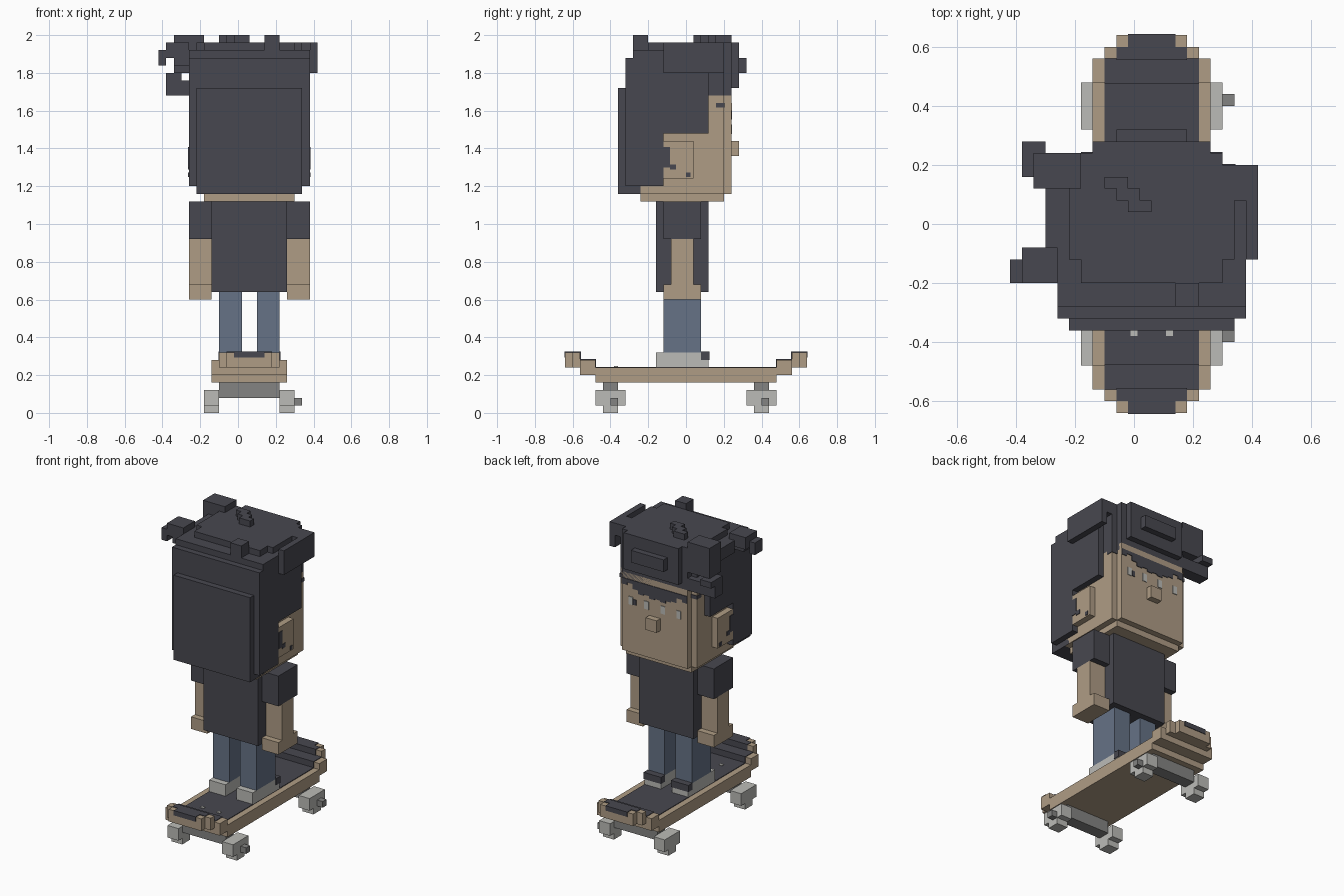
import bpy
import bmesh

default = bpy.data.objects.get("Cube")
if default:
    bpy.data.objects.remove(default)

U = 0.04          # size of one block
CENTRE_X = 0.06   # the figure's own mirror plane


def material(name, r, g, b):
    m = bpy.data.materials.new(name)
    m.use_nodes = True
    m.diffuse_color = (r, g, b, 1)
    m.node_tree.nodes["Principled BSDF"].inputs["Base Color"].default_value = (r, g, b, 1)
    return m


DARK = material("charcoal", .064, .064, .08)
TAN = material("tan", .43, .335, .235)
BLUE = material("denim blue", .132, .17, .24)
LIGHT = material("light grey", .5, .5, .475)
GREY = material("mid grey", .23, .23, .225)


def part(name, mat, boxes, mirror=False):
    """Joins block boxes (x0, x1, y0, y1, z0, z1), in block units, into one object."""
    bm = bmesh.new()
    if mirror:
        boxes = boxes + [(-b[1], -b[0]) + tuple(b[2:]) for b in boxes]
    for x0, x1, y0, y1, z0, z1 in boxes:
        for v in bmesh.ops.create_cube(bm, size=1)["verts"]:
            v.co.x = CENTRE_X + U * (x1 if v.co.x > 0 else x0)
            v.co.y = U * (y1 if v.co.y > 0 else y0)
            v.co.z = U * (z1 if v.co.z > 0 else z0)
    mesh = bpy.data.meshes.new(name)
    bm.to_mesh(mesh)
    bm.free()
    mesh.materials.append(mat)
    obj = bpy.data.objects.new(name, mesh)
    bpy.context.collection.objects.link(obj)
    return obj


def both_ends(boxes):
    return boxes + [(a, b, -d, -c, e, f) for a, b, c, d, e, f in boxes]


T = 0.1  # thickness of painted plates, in blocks

# Skateboard deck with stepped, upturned ends
part("deck", TAN, [(-5, 5, -12, 12, 4, 6)] + both_ends([
    (-5, 5, 12, 14, 5, 7),
    (-4, 4, 14, 15, 6, 8),
    (-3, 3, 15, 16, 6, 8),
]))
part("deck_grip", DARK, [(-4, 4, -12, 12, 6, 6 + T)] + both_ends([
    (-4, 4, 12 - T, 14, 6, 7 + T),
    (-3, 3, 14 - T, 15, 7, 8 + T),
    (-2, 2, 15, 16, 8 - T, 8 + T),
    (-2, 2, 16 - T, 16 + T, 7.3, 8 + T),
]))
part("deck_bolts", LIGHT, [(x, x + .6, -9.5, -9, 6, 6 + 2 * T) for x in (-1.8, 1.2)])

# Trucks, wheels and axle ends
for end, y in (("front", -10), ("back", 10)):
    part(end + "_truck", GREY, [(-4, 4, y - 1, y + 1, 2, 4)])
    part(end + "_wheels", LIGHT, [
        (4, 6, y - 1, y + 1, 0, 3),
        (4, 6, y - 2, y + 2, 1, 3),
    ], mirror=True)
    part(end + "_axle_end", GREY, [(6, 7, y, y + 1, 1, 2)])

# Legs and shoes
part("shoes", LIGHT, [(1, 4, -4, 3, 6, 8)], mirror=True)
part("shoe_toes", DARK, [(1 - T, 4 + T, 2, 3 + T, 7, 8 + T)], mirror=True)
part("legs", BLUE, [(1, 4, -3, 2, 8, 16)], mirror=True)

# Torso and arms
part("shirt", DARK, [(-5, 5, -4, 3, 16, 28)])
part("sleeves", DARK, [(5, 8, -3, 2, 23, 28)], mirror=True)
part("arms", TAN, [(5, 8, -2, 1, 17, 23), (5, 8, -3, 2, 15, 17)], mirror=True)

# Head with bevelled edges, nose and ears
part("head", TAN, [
    (-7, 7, -6, 5, 29, 42),
    (-6, 6, 5, 6, 29, 42),
    (-6, 6, -6, 5, 28, 29),
])
part("nose", TAN, [(-1, 1, 6, 7, 34, 36)])
part("ears", TAN, [(7, 8, -3, 1, 31, 36)], mirror=True)

# Eyes
part("eye_whites", LIGHT, [(x - .4, x + .4, 6, 6 + T, 36.9, 38.2) for x in (1.5, 4.4)], mirror=True)
part("eye_pupil", DARK, [(3.4, 3.9, 6, 6 + T, 37, 37.9)])

# Hair around the head
part("back_hair", DARK, [
    (-8, 8, -8, -3, 30, 47),
    (-7, 7, -8, -5, 29, 30),
    (-7, 7, -9, -8, 29, 43),
])
part("side_hair", DARK, [(-8, 8, -3, 3, 37, 47)])
part("sideburns", DARK, [
    (8 - T, 8 + T, -3, -2.1, 32.5, 35.2),
    (8 - T, 8 + T, -2.1, -1.3, 32.2, 32.9),
    (8 - T, 8 + T, 0, .6, 31.2, 31.8),
], mirror=True)
part("front_hair", DARK, [
    (-7, 7, 3, 5, 41, 49),
    (-6, 6, 5, 6, 41, 49),
    (-5, 5, 6, 7, 43, 49),
    (-3, 3, 7, 8, 45, 47),
])

# Ragged hairline painted on the forehead
hairline = (39.8, 40.2, 39.4, 39.2, 38.8, 39, 38.8, 39.2, 39, 39.6, 40.4, 40)
part("hairline", DARK, [(i - 6, i - 5, 6 - T, 6 + T, z, 41) for i, z in enumerate(hairline)])
part("hairline_corners", DARK, [(6, 7 + T, 4, 5 + T, 40.4, 41)], mirror=True)

# Stepped crown
part("crown", DARK, [
    (-8, 8, -7, 5, 47, 48),
    (-7, 7, -3, 4, 48, 49),
    (-6, 6, -5, 5, 48, 49),
])

# Loose tufts
part("crown_tufts", DARK, [
    (2, 4, -7, -5, 47, 50),
    (-4, -2, 3, 4, 49, 50),
    (-3, -1, 2, 3, 49, 50),
    (-2, 0, 1, 2, 49, 50),
])
part("left_tuft", DARK, [(8, 9, -3, 5, 45, 49), (5, 9, 2, 5, 47, 49)])
part("right_back_tuft", DARK, [
    (-12, -11, -5, -3, 46, 48),
    (-11, -8, -5, -2, 47, 49),
    (-10, -8, -5, -3, 46, 48),
    (-9, -8, -2, 3, 46, 48),
])
part("right_front_tuft", DARK, [
    (-10, -6, 3, 6, 49, 50),
    (-10, -6, 3, 6, 45, 49),
    (-11, -9, 4, 7, 44, 45),
    (-11, -6, 4, 6, 42, 44),
])
